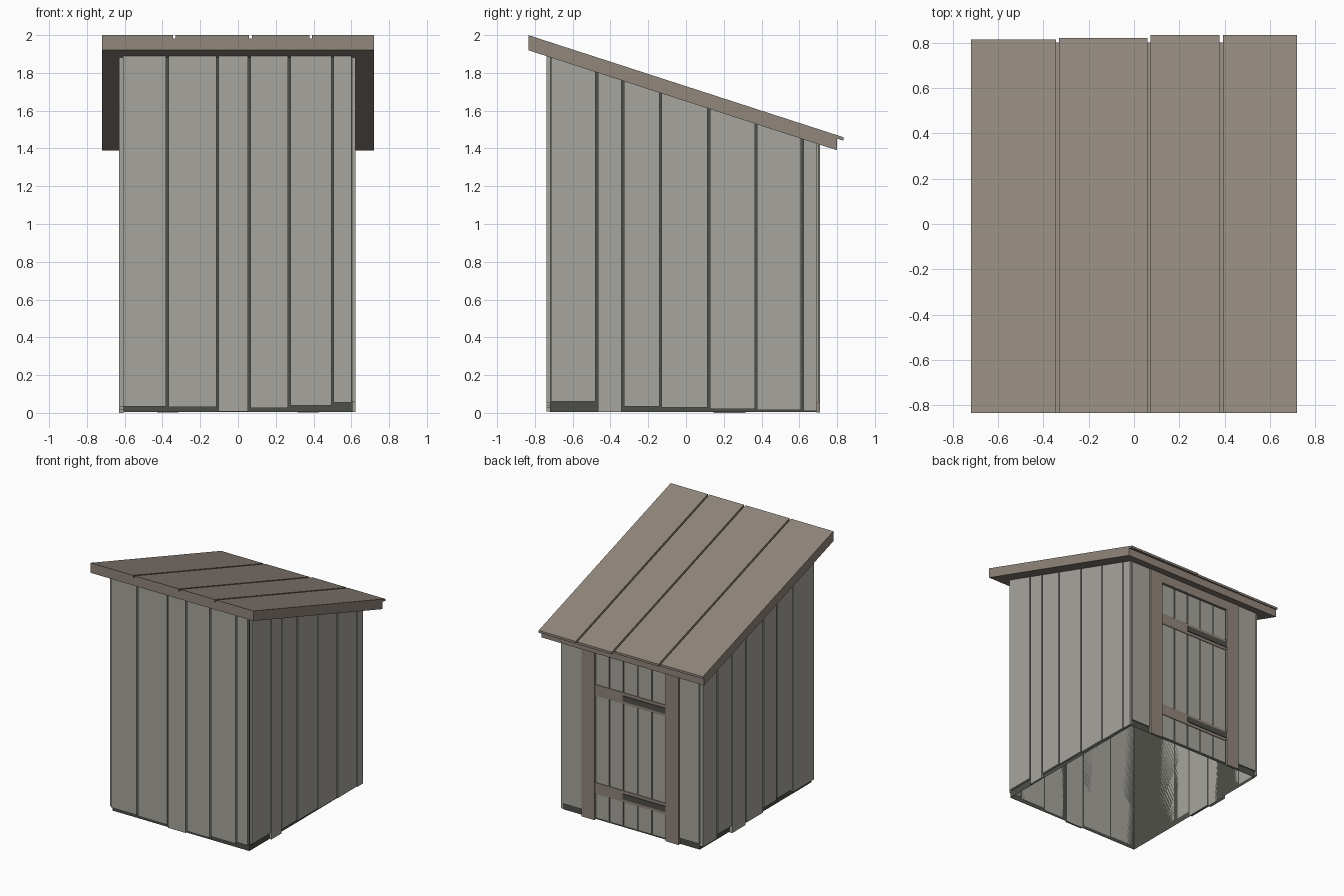
import bpy

cube = bpy.data.objects.get("Cube")
if cube:
    bpy.data.objects.remove(cube)


def material(name, color):
    mat = bpy.data.materials.new(name)
    mat.use_nodes = True
    mat.diffuse_color = (*color, 1)
    bsdf = mat.node_tree.nodes["Principled BSDF"]
    bsdf.inputs["Base Color"].default_value = (*color, 1)
    bsdf.inputs["Roughness"].default_value = 0.9
    return mat


GREY = material("weathered_grey_wood", (0.385, 0.375, 0.34))
BROWN = material("brown_wood", (0.283, 0.238, 0.202))
DARK = material("dark_backing", (0.076, 0.078, 0.065))

ROOF_FRONT = -0.835


def roof_height(y):
    """Height of the sloping roof underside."""
    return 1.92 - 0.324 * (y - ROOF_FRONT)


def build(name, verts, faces, mat):
    mesh = bpy.data.meshes.new(name)
    mesh.from_pydata(verts, [], faces)
    mesh.materials.append(mat)
    obj = bpy.data.objects.new(name, mesh)
    bpy.context.collection.objects.link(obj)
    return obj


SIDES = [(0, 1, 5, 4), (1, 2, 6, 5), (2, 3, 7, 6), (3, 0, 4, 7)]
TOP = [(4, 5, 6, 7)]
BOTTOM = [(3, 2, 1, 0)]


def block(name, x, y, low, high, mat, closed=True):
    """Block over ranges x and y; low and high are functions of y."""
    ring = [(x[0], y[0]), (x[1], y[0]), (x[1], y[1]), (x[0], y[1])]
    verts = [(a, b, low(b)) for a, b in ring] + [(a, b, high(b)) for a, b in ring]
    return build(name, verts, SIDES + TOP + (BOTTOM if closed else []), mat)


def level(z):
    return lambda y: z


def under_roof(y):
    return roof_height(y) + 0.008


def spans(edges, gap):
    """Neighbouring ranges separated by a narrow gap."""
    return [(a + gap / 2, b - gap / 2) for a, b in zip(edges, edges[1:])]


# Dark shell behind the boards, open underneath
WALL_X, WALL_FRONT, WALL_BACK = 0.605, -0.72, 0.69
block("wall_shell", (-WALL_X, WALL_X), (WALL_FRONT, WALL_BACK),
      level(0.004), under_roof, DARK, closed=False)

# Front boards with uneven lower ends
edges = [-0.615, -0.375, -0.108, 0.06, 0.272, 0.5, 0.607]
ends = [0.035, 0.03, 0.008, 0.025, 0.04, 0.055]
for i, (x, z) in enumerate(zip(spans(edges, 0.012), ends)):
    block(f"front_board_{i + 1}", x, (-0.738, WALL_FRONT), level(z), under_roof, GREY)

# Left wall boards
edges = [-0.72, -0.473, -0.335, -0.135, 0.12, 0.37, 0.615, 0.70]
ends = [0.06, 0.004, 0.035, 0.028, 0.02, 0.015, 0.01]
for i, (y, z) in enumerate(zip(spans(edges, 0.012), ends)):
    block(f"left_board_{i + 1}", (WALL_X, 0.622), y, level(z), under_roof, GREY)

# Right wall boards
edges = [-0.725, -0.45, -0.25, -0.08, 0.14, 0.32, 0.5, 0.69]
ends = [0.035, 0.06, 0.05, 0.015, 0.0, 0.06, 0.03]
for i, (y, z) in enumerate(zip(spans(edges, 0.012), ends)):
    block(f"right_board_{i + 1}", (-0.63, -WALL_X), y, level(z), under_roof, GREY)

# Back wall: a board and a brown door post on either side
for side, sign in (("left", 1), ("right", -1)):
    block(f"back_board_{side}", sorted((sign * 0.435, sign * 0.605)), (WALL_BACK, 0.702),
          level(0.055), under_roof, GREY)
    block(f"door_post_{side}", sorted((sign * 0.315, sign * 0.43)), (WALL_BACK, 0.71),
          level(0.002), under_roof, BROWN)
block("door_header", (-0.315, 0.315), (WALL_BACK, 0.708), level(1.345), under_roof, BROWN)

# Door boards
edges = [-0.315 + 0.126 * i for i in range(6)]
for i, x in enumerate(spans(edges, 0.012)):
    block(f"door_board_{i + 1}", x, (WALL_BACK, 0.696), level(0.02), level(1.335), GREY)

# Door rails and dark strap hinges
for label, z in (("lower", 0.255), ("upper", 1.04)):
    block(f"door_rail_{label}", (-0.312, 0.312), (WALL_BACK, 0.702),
          level(z - 0.045), level(z + 0.045), BROWN)
    block(f"door_hinge_{label}", (-0.315, 0.065), (0.702, 0.708),
          level(z - 0.022), level(z + 0.022), DARK)

# Sloping roof slab
block("roof_slab", (-0.72, 0.72), (ROOF_FRONT, 0.80), roof_height,
      lambda y: roof_height(y) + 0.062, BROWN)

# Roof boards overhanging the back by uneven amounts
edges = [-0.727, -0.338, 0.066, 0.385, 0.727]
for i, (x, back) in enumerate(zip(spans(edges, 0.014), [0.815, 0.82, 0.835, 0.835])):
    block(f"roof_board_{i + 1}", x, (ROOF_FRONT, back),
          lambda y: roof_height(y) + 0.062, lambda y: roof_height(y) + 0.08, BROWN)
